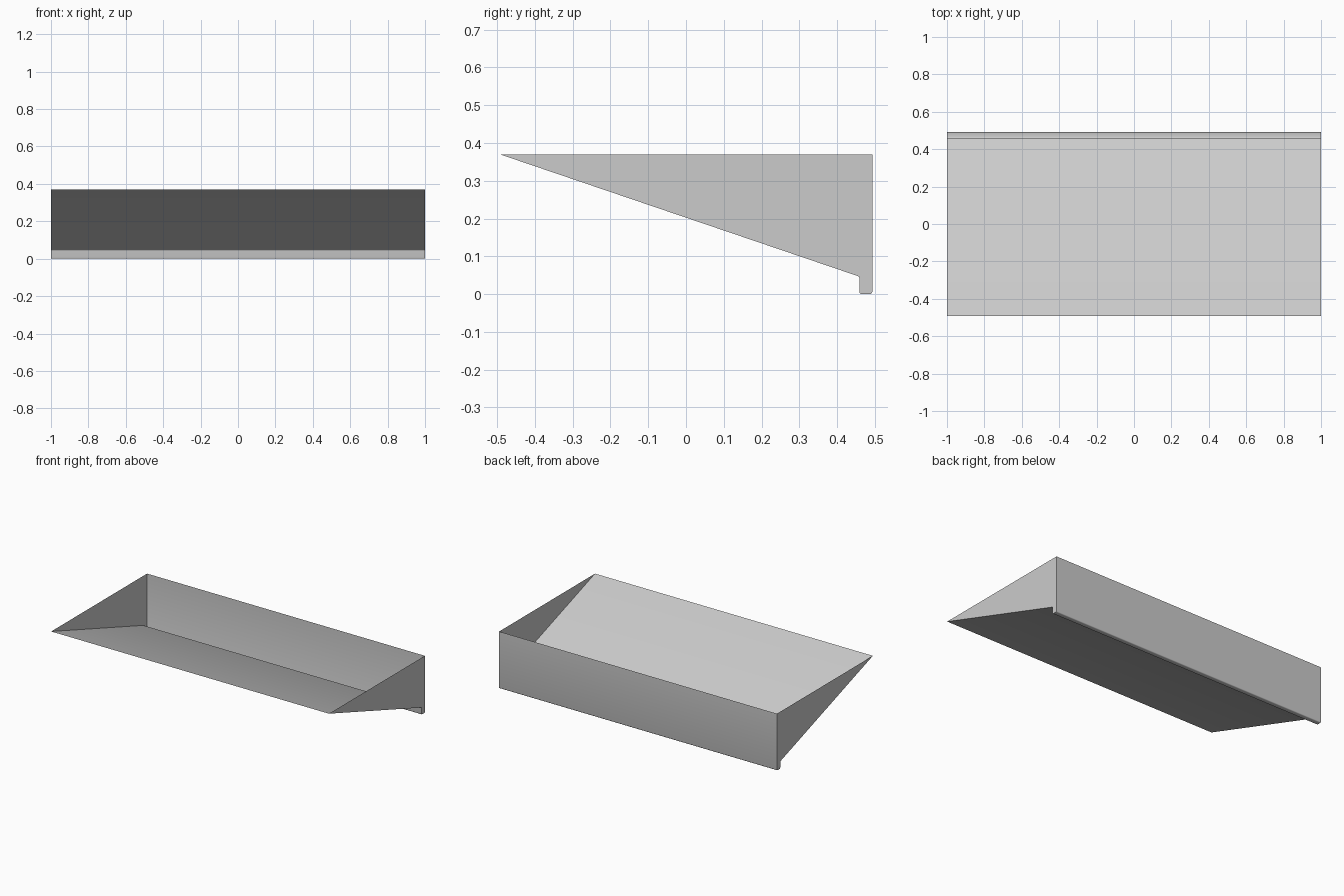
import bpy, bmesh, math

if "Cube" in bpy.data.objects:
    bpy.data.objects.remove(bpy.data.objects["Cube"])

HALF_LEN = 1.0
HALF_DEPTH = 0.493
HEIGHT = 0.37
LIP_Y = 0.459       # front of the narrow gutter
LIP_Z = 0.046       # where the sloped floor drops into the gutter


def arc(cy, cz, r, a0, a1, n=3):
    """Points of a small rounded corner in the y-z plane."""
    return [(cy + r * math.cos(math.radians(a0 + (a1 - a0) * i / n)),
             cz + r * math.sin(math.radians(a0 + (a1 - a0) * i / n)))
            for i in range(n + 1)]


# Side profile: sloped floor, gutter with rounded corners, back wall
R = 0.006
profile = [(-HALF_DEPTH, HEIGHT)]
profile += arc(LIP_Y - R, LIP_Z - R + 0.002, R, 70, 0)
profile += arc(LIP_Y + R, R, R, 180, 270)
profile += arc(HALF_DEPTH - R, R, R, 270, 360)
profile += [(HALF_DEPTH, HEIGHT)]


def make_object(name, bm):
    mesh = bpy.data.meshes.new(name)
    bm.to_mesh(mesh)
    bm.free()
    obj = bpy.data.objects.new(name, mesh)
    bpy.context.collection.objects.link(obj)
    return obj


# Folded sheet: floor, gutter and back wall (open at the top)
bm = bmesh.new()
left = [bm.verts.new((-HALF_LEN, y, z)) for y, z in profile]
right = [bm.verts.new((HALF_LEN, y, z)) for y, z in profile]
for i in range(len(profile) - 1):
    bm.faces.new((left[i], left[i + 1], right[i + 1], right[i]))
sheet = make_object("floor_and_back_sheet", bm)

# Thin end panels closing both sides
for name, side in (("left_end_panel", -1), ("right_end_panel", 1)):
    bm = bmesh.new()
    points = profile if side > 0 else profile[::-1]
    bm.faces.new([bm.verts.new((side * HALF_LEN, y, z)) for y, z in points])
    make_object(name, bm)

# Smooth the rounded gutter corners only
bpy.context.view_layer.objects.active = sheet
sheet.select_set(True)
bpy.ops.object.shade_smooth_by_angle(angle=math.radians(35))
